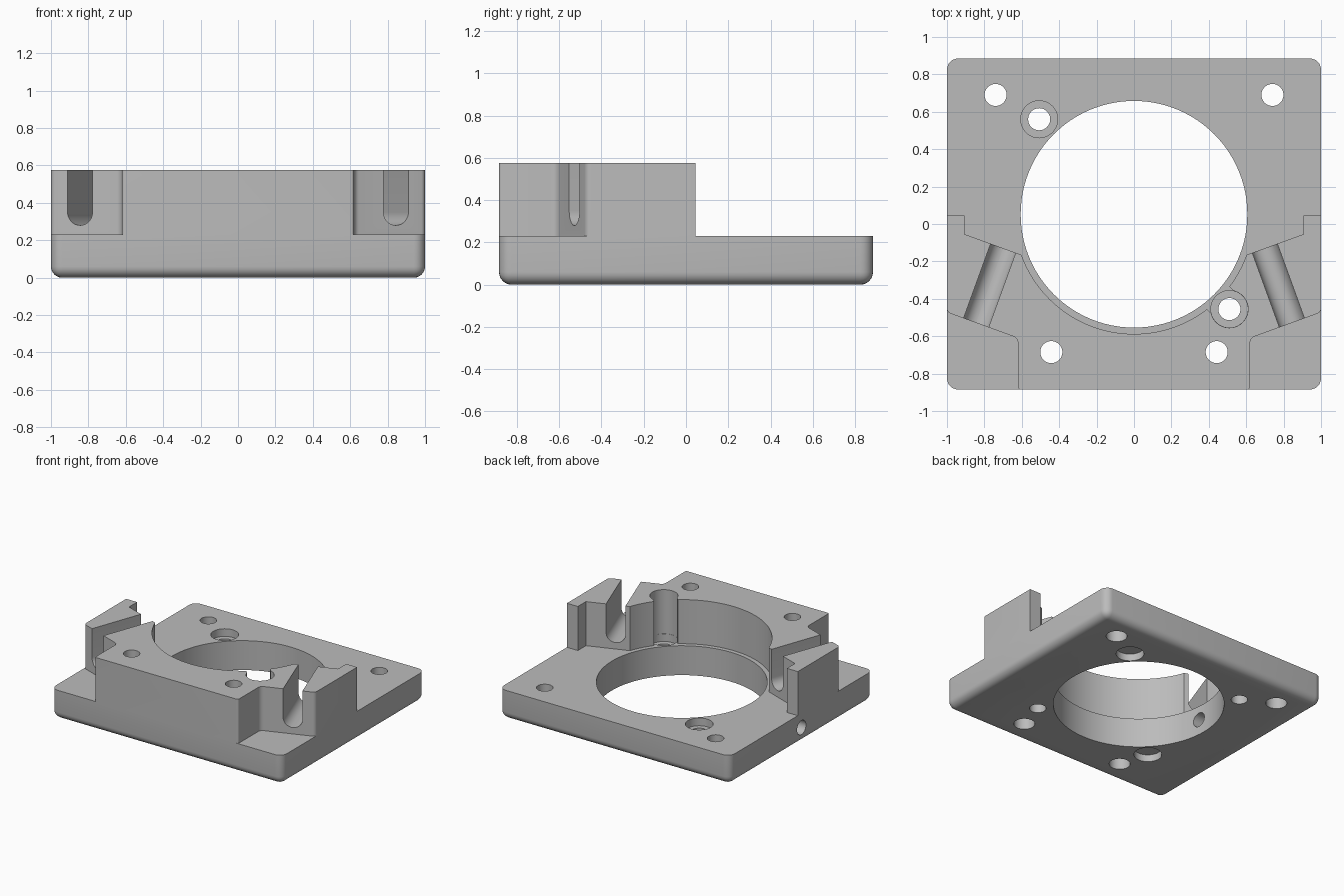
import bpy, bmesh, math
from mathutils import Vector, Matrix

if "Cube" in bpy.data.objects:
    bpy.data.objects.remove(bpy.data.objects["Cube"])

grey = bpy.data.materials.new("plain_grey")
grey.use_nodes = True
colour = (0.5, 0.5, 0.5, 1)
grey.diffuse_color = colour
grey.node_tree.nodes["Principled BSDF"].inputs["Base Color"].default_value = colour

PLATE_TOP, BLOCK_TOP, BORE_Y = 0.23, 0.575, 0.052


def make(name, bm, matrix=Matrix()):
    bmesh.ops.recalc_face_normals(bm, faces=bm.faces[:])
    bm.transform(matrix)
    mesh = bpy.data.meshes.new(name)
    bm.to_mesh(mesh)
    bm.free()
    mesh.materials.append(grey)
    obj = bpy.data.objects.new(name, mesh)
    bpy.context.collection.objects.link(obj)
    return obj


def rounded(corners, steps=6):
    """Outline from (x, y, radius) corners."""
    out = []
    for i, (x, y, r) in enumerate(corners):
        p = Vector((x, y))
        if r == 0:
            out.append(p)
            continue
        u = (Vector(corners[i - 1][:2]) - p).normalized()
        v = (Vector(corners[(i + 1) % len(corners)][:2]) - p).normalized()
        half = u.angle(v) / 2
        centre = p + (u + v).normalized() * r / math.sin(half)
        start = p + u * r / math.tan(half) - centre
        end = p + v * r / math.tan(half) - centre
        for k in range(steps + 1):
            out.append(centre + start.slerp(end, k / steps).normalized() * r)
    return out


def prism(name, outline, z0, z1, matrix=Matrix()):
    bm = bmesh.new()
    face = bm.faces.new([bm.verts.new((p.x, p.y, z0)) for p in outline])
    new = bmesh.ops.extrude_face_region(bm, geom=[face])["geom"]
    verts = [g for g in new if isinstance(g, bmesh.types.BMVert)]
    bmesh.ops.translate(bm, verts=verts, vec=(0, 0, z1 - z0))
    return make(name, bm, matrix)


def cylinder(x, y, r, z0, z1, sides=40, turn=Matrix()):
    pts = [Vector((x + r * math.cos(a), y + r * math.sin(a)))
           for a in (2 * math.pi * k / sides for k in range(sides))]
    return prism("cutter", pts, z0, z1, turn)


def boolean(target, tool, operation="DIFFERENCE"):
    mod = target.modifiers.new("cut", "BOOLEAN")
    mod.operation, mod.solver, mod.object = operation, "EXACT", tool
    bpy.context.view_layer.objects.active = target
    bpy.ops.object.modifier_apply(modifier=mod.name)
    bpy.data.objects.remove(tool)


# Base plate with rounded corners and rounded lower rim
bm = bmesh.new()
bmesh.ops.create_cube(bm, size=1)
bmesh.ops.scale(bm, verts=bm.verts[:], vec=(2, 1.77, PLATE_TOP))
bmesh.ops.translate(bm, verts=bm.verts[:], vec=(0, 0, PLATE_TOP / 2))
rim = [e for e in bm.edges if min(v.co.z for v in e.verts) < 0.01]
bmesh.ops.bevel(bm, geom=rim, offset=0.06, segments=6, profile=0.5, affect="EDGES")
plate = make("mounting_plate", bm)

# Raised block, mirrored outline
half = [(0.58, -0.173, 0), (0.905, -0.055, 0), (0.905, 0.045, 0), (1, 0.045, 0),
        (1, -0.472, 0.03), (0.62, -0.61, 0.04), (0.62, -0.885, 0.015)]
block = prism("raised_block", rounded(half + [(-x, y, r) for x, y, r in reversed(half)]),
              PLATE_TOP, BLOCK_TOP)
boolean(block, cylinder(0, BORE_Y, 0.64, 0, 1, 96))

# Pocket in the block, with a neck opening into the bore
boolean(block, cylinder(0.51, -0.455, 0.1, 0, 1))
neck = rounded([(-0.085, 0, 0), (0.085, 0, 0), (0.085, 0.1, 0), (-0.085, 0.1, 0)])
boolean(block, prism("cutter", neck, 0, 1,
                     Matrix.Translation((0.51, -0.455, 0)) @ Matrix.Rotation(math.radians(45), 4, "Z")))

# Angled U-shaped slots through both wings
slot = rounded([(-0.071, 0.28, 0.0709), (0.071, 0.28, 0.0709),
                (0.071, 0.7, 0), (-0.071, 0.7, 0)], 10)
for side in (-1, 1):
    place = (Matrix.Translation((side * 0.666, -0.038, 0))
             @ Matrix.Rotation(side * math.radians(20), 4, "Z")
             @ Matrix.Rotation(math.radians(90), 4, "X"))
    boolean(block, prism("cutter", slot, 0, 0.62, place))

boolean(plate, block, "UNION")

# Main bore
boolean(plate, cylinder(0, BORE_Y, 0.606, -0.1, PLATE_TOP + 0.005, 96))

# Corner screw holes, wider underneath
for x, y in ((-0.74, 0.69), (0.74, 0.69), (-0.442, -0.685), (0.442, -0.685)):
    boolean(plate, cylinder(x, y, 0.059, -0.1, 1))
    boolean(plate, cylinder(x, y, 0.075, -0.1, 0.1))

# Stepped holes from above, shallow blind recesses from below
for x, y in ((-0.507, 0.56), (0.51, -0.455)):
    boolean(plate, cylinder(x, y, 0.059, -0.1, 1))
    boolean(plate, cylinder(x, y, 0.099, PLATE_TOP - 0.06, PLATE_TOP + 0.1))
    boolean(plate, cylinder(-x, y, 0.099, -0.1, 0.055))

# Cross hole from one side into the bore
boolean(plate, cylinder(-0.12, 0, 0.055, -1.2, -0.4, 32, Matrix.Rotation(math.radians(90), 4, "Y")))

bpy.ops.object.select_all(action="DESELECT")
plate.select_set(True)
bpy.context.view_layer.objects.active = plate
bpy.ops.object.shade_smooth_by_angle(angle=math.radians(30))
